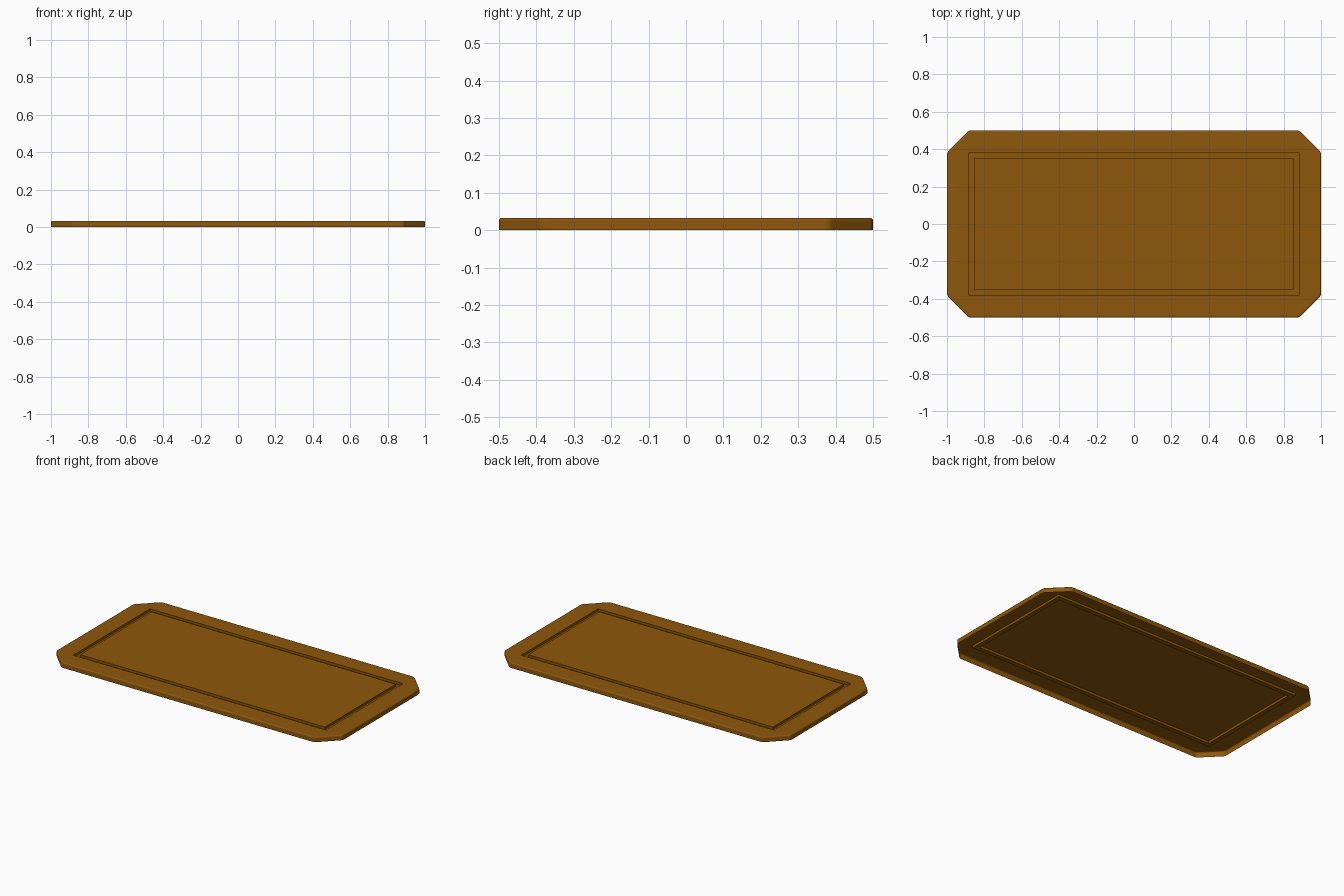
import bpy
import bmesh
import math

cube = bpy.data.objects.get("Cube")
if cube:
    bpy.data.objects.remove(cube, do_unlink=True)

HALF_X, HALF_Y, CUT = 1.0, 0.5, 0.117
HEIGHT, LIP, CORNER_RADIUS = 0.033, 0.008, 0.03
GROOVE_OUT, GROOVE_IN, DEPTH = 0.117, 0.146, 0.015
STEPS = 3

wood = bpy.data.materials.new("warm brown wood")
wood.use_nodes = True
colour = (0.27, 0.095, 0.0035, 1)
wood.diffuse_color = colour
bsdf = next(n for n in wood.node_tree.nodes if n.type == "BSDF_PRINCIPLED")
bsdf.inputs["Base Color"].default_value = colour
bsdf.inputs["Roughness"].default_value = 0.6

bm = bmesh.new()


def rim_ring(inset, z):
    """Rectangle with cut corners, each corner of the outline softened."""
    near = CORNER_RADIUS
    far = CUT + CORNER_RADIUS * math.tan(math.pi / 8)
    points = []
    for k in range(8):
        middle = (k + 0.5) * math.pi / 4
        side_x, side_y = math.cos(middle), math.sin(middle)
        wide = abs(side_x) > abs(side_y)
        cx = math.copysign(HALF_X - (near if wide else far), side_x)
        cy = math.copysign(HALF_Y - (far if wide else near), side_y)
        for s in range(STEPS + 1):
            a = (k + s / STEPS) * math.pi / 4
            r = CORNER_RADIUS - inset
            points.append((cx + r * math.cos(a), cy + r * math.sin(a), z))
    return [bm.verts.new(p) for p in points]


def rectangle(inset, z):
    x, y = HALF_X - inset, HALF_Y - inset
    return [bm.verts.new((sx * x, sy * y, z))
            for sx, sy in ((1, 1), (-1, 1), (-1, -1), (1, -1))]


def join(low, high):
    for i in range(len(low)):
        j = (i + 1) % len(low)
        bm.faces.new((low[i], low[j], high[j], high[i]))


# Outer wall of the open-bottomed sheet with a rolled upper lip
rims = [rim_ring(0, 0)]
for step in range(STEPS + 1):
    a = math.pi / 2 * step / STEPS
    rims.append(rim_ring(LIP * (1 - math.cos(a)),
                         HEIGHT - LIP * (1 - math.sin(a))))
for low, high in zip(rims, rims[1:]):
    join(low, high)

# Pressed groove and the centre panel inside it
floor = HEIGHT - DEPTH
grooves = [rectangle(GROOVE_OUT, HEIGHT), rectangle(GROOVE_OUT, floor),
           rectangle(GROOVE_IN, floor), rectangle(GROOVE_IN, HEIGHT)]
for outer, inner in zip(grooves, grooves[1:]):
    join(outer, inner)
bm.faces.new(grooves[-1])

# Flat border: a fan at each corner and a strip along each side
edge, frame = rims[-1], grooves[0]
per_corner = 2 * (STEPS + 1)
for q in range(4):
    start = q * per_corner
    for i in range(start, start + per_corner - 1):
        bm.faces.new((edge[i], edge[i + 1], frame[q]))
    following = (q + 1) % 4
    bm.faces.new((edge[start + per_corner - 1], edge[following * per_corner],
                  frame[following], frame[q]))

mesh = bpy.data.meshes.new("board")
bm.to_mesh(mesh)
bm.free()
mesh.materials.append(wood)
board = bpy.data.objects.new("board", mesh)
bpy.context.collection.objects.link(board)

bpy.ops.object.select_all(action="DESELECT")
board.select_set(True)
bpy.context.view_layer.objects.active = board
bpy.ops.object.shade_smooth_by_angle(angle=math.radians(35))

# Keep the broad faces evenly shaded beside the rolled lip
normals = board.modifiers.new("even shading", "WEIGHTED_NORMAL")
normals.keep_sharp = True
